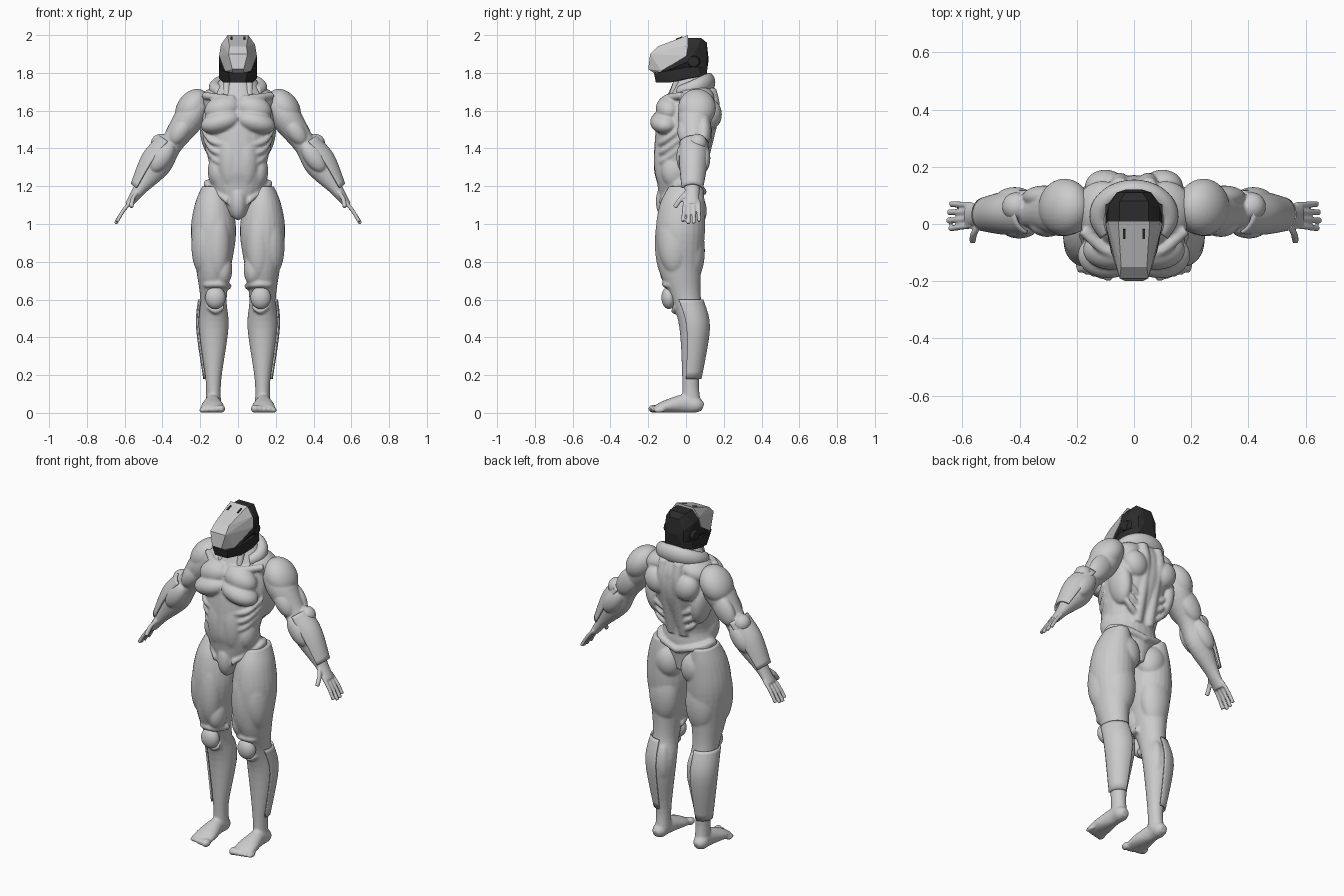
import bpy, bmesh, math
from mathutils import Vector, Matrix

cube = bpy.data.objects.get("Cube")
if cube:
    bpy.data.objects.remove(cube)

X, Y, Z = Vector((1, 0, 0)), Vector((0, 1, 0)), Vector((0, 0, 1))


def material(name, value):
    mat = bpy.data.materials.new(name)
    mat.use_nodes = True
    mat.diffuse_color = (value, value, value, 1)
    shader = mat.node_tree.nodes["Principled BSDF"]
    shader.inputs["Base Color"].default_value = mat.diffuse_color
    return mat


GREY = material("suit grey", .6)
DARK = material("helmet charcoal", .025)


def spline(rows, steps=5):
    """Smooth the rows with a Catmull-Rom curve."""
    rows = [Vector(row) for row in rows]
    last = len(rows) - 1
    smooth = []
    for i in range(last):
        before, start, end, after = rows[max(i - 1, 0)], rows[i], rows[i + 1], rows[min(i + 2, last)]
        leave, arrive = (end - before) / 2, (after - start) / 2
        for k in range(steps):
            t = k / steps
            ease = t * t * (3 - 2 * t)
            smooth.append(start.lerp(end, ease) + leave * t * (1 - t) ** 2 - arrive * t * t * (1 - t))
    return smooth + [rows[last]]


def loft(bm, rows, axis=Y, arc=None, grow=0, sides=24):
    """Rows are x, y, z, radius across, radius along axis; an arc gives an open shell."""
    rows = spline(rows)
    centres = [Vector(row[:3]) for row in rows]
    first, final = arc or (0, 360)
    count = sides + 1 if arc else sides
    rings = []
    for i, (centre, row) in enumerate(zip(centres, rows)):
        along = centres[min(i + 1, len(rows) - 1)] - centres[max(i - 1, 0)]
        across = axis.cross(along).normalized()
        ring = []
        for k in range(count):
            angle = math.radians(first + (final - first) * k / sides)
            ring.append(bm.verts.new(centre + across * (row[3] + grow) * math.cos(angle)
                                     + axis * (row[4] + grow) * math.sin(angle)))
        rings.append(ring)
    for low, high in zip(rings, rings[1:]):
        for k in range(sides):
            j = (k + 1) % count
            bm.faces.new((low[k], low[j], high[j], high[k]))
    if not arc:
        bm.faces.new(rings[0][::-1])
        bm.faces.new(rings[-1])


def column(x, rows):
    """Upright limb rows from z, y, half width, half depth."""
    return [(x, y, z, wide, deep) for z, y, wide, deep in rows]


def tube(bm, radius, *points, axis=Z):
    loft(bm, [(*point, radius, radius) for point in points], axis, sides=12)


def bulge(bm, at, size, tilt=0):
    place = Matrix.Translation(at) @ Matrix.Rotation(math.radians(tilt), 4, "Y")
    bmesh.ops.create_uvsphere(bm, u_segments=28, v_segments=18, radius=1,
                              matrix=place @ Matrix.Diagonal((*size, 1)))


def finish(name, bm, mat, fuse=0, smooth=True, mirror=True, shell=0):
    bmesh.ops.recalc_face_normals(bm, faces=bm.faces[:])
    for face in bm.faces:
        face.smooth = smooth
    mesh = bpy.data.meshes.new(name)
    bm.to_mesh(mesh)
    bm.free()
    mesh.materials.append(mat)
    part = bpy.data.objects.new(name, mesh)
    bpy.context.collection.objects.link(part)
    if shell:
        part.modifiers.new("Thickness", "SOLIDIFY").thickness = shell
    if mirror:
        part.modifiers.new("Mirror", "MIRROR").use_mirror_merge = False
    if fuse:
        remesh = part.modifiers.new("Fuse", "REMESH")
        remesh.mode, remesh.voxel_size, remesh.use_smooth_shade = "VOXEL", fuse, True
        part.modifiers.new("Soften", "SMOOTH").iterations = 3


def hull(name, mat, *points):
    """Faceted convex plate, symmetric in x."""
    bm = bmesh.new()
    corners = [bm.verts.new((side * x, y, z)) for x, y, z in points for side in (1, -1)]
    result = bmesh.ops.convex_hull(bm, input=corners)
    inside = {item for item in result["geom_interior"] + result["geom_unused"]
              if isinstance(item, bmesh.types.BMVert)}
    bmesh.ops.delete(bm, geom=list(inside), context="VERTS")
    finish(name, bm, mat, smooth=False, mirror=False)


# Torso core
bm = bmesh.new()
loft(bm, column(0, [(1.04, -.03, .05, .1), (1.2, -.03, .15, .12), (1.3, -.04, .15, .13),
                    (1.5, 0, .19, .16), (1.62, .02, .18, .15), (1.7, .03, .14, .12), (1.8, .02, .07, .07)]))
# Lower chest, upper chest, trapezius, side of back, shoulder blade
bulge(bm, at=(.09, -.11, 1.54), size=(.11, .08, .06), tilt=15)
bulge(bm, at=(.08, -.09, 1.61), size=(.1, .07, .07), tilt=15)
bulge(bm, at=(.11, .05, 1.67), size=(.1, .1, .06), tilt=20)
bulge(bm, at=(.15, .06, 1.48), size=(.05, .08, .13), tilt=8)
bulge(bm, at=(.1, .13, 1.58), size=(.07, .06, .08), tilt=25)
# Flank, abdomen, groin plate, hip pod
bulge(bm, at=(.11, -.06, 1.28), size=(.05, .07, .09))
bulge(bm, at=(.04, -.11, 1.34), size=(.07, .06, .16))
bulge(bm, at=(0, -.1, 1.12), size=(.05, .06, .1))
bulge(bm, at=(.15, 0, 1.17), size=(.03, .06, .05))
# Collar bone, hip band, spine rail
tube(bm, .02, (.02, -.11, 1.66), (.1, -.09, 1.67), (.18, -.02, 1.68))
tube(bm, .02, (.05, -.13, 1.12), (.16, -.03, 1.21), (.12, .06, 1.2), (0, .09, 1.17))
tube(bm, .03, (.04, .07, 1.26), (.04, .13, 1.5), (.05, .15, 1.62), (.05, .13, 1.72), axis=Y)
# Ribs, sloping down to the front and to the spine
for rib in range(3):
    z, inset = 1.5 - rib * .05, rib * .01
    tube(bm, .018, (.18 - inset, -.03, z), (.14 - inset, -.11, z - .06), (.06, -.14, z - .08))
    tube(bm, .02, (.17 - inset, .07, z), (.11, .11 - inset, z - .06), (.05, .1 - inset, z - .1))
finish("torso", bm, GREY, fuse=.007)

# Raised collar, swept round the back of the neck
bm = bmesh.new()
sweep = []
for step in range(-4, 5):
    turn = math.radians(step * 33)
    back = math.cos(turn)
    sweep.append((.12 * math.sin(turn), .03 + .09 * back, 1.72 + .03 * back, .035, .04 + .01 * back))
loft(bm, sweep, Z)
finish("collar", bm, GREY, mirror=False)

# Neck cords
bm = bmesh.new()
for x in (.02, .06):
    tube(bm, .018, (x, -.09, 1.62), (x, -.07, 1.69), (x, -.04, 1.78), axis=Y)
finish("neck_cords", bm, GREY)

# Legs
leg = column(.13, [(.05, .03, .04, .05), (.18, .025, .042, .045), (.45, .04, .08, .075), (.6, 0, .07, .08),
                   (.75, -.03, .09, .11), (.95, -.03, .12, .13), (1.1, -.02, .1, .12), (1.2, 0, .06, .09)])
bm = bmesh.new()
loft(bm, leg)
# Thigh: outer, front, inner, back; then buttock and calf pair
bulge(bm, at=(.17, -.06, .92), size=(.075, .09, .19), tilt=-5)
bulge(bm, at=(.11, -.1, .9), size=(.07, .065, .2))
bulge(bm, at=(.08, -.08, .76), size=(.05, .06, .09))
bulge(bm, at=(.12, .03, .86), size=(.09, .07, .17))
bulge(bm, at=(.09, .04, 1.07), size=(.08, .07, .1), tilt=15)
for x in (.1, .16):
    bulge(bm, at=(x, .06, .46), size=(.04, .05, .12))
# Cuffs above and below the knee
tube(bm, .018, (.18, -.02, .67), (.16, -.1, .68), (.08, -.1, .68), (.05, -.02, .67))
tube(bm, .018, (.18, 0, .58), (.15, -.05, .56), (.12, -.06, .54), (.08, -.05, .56))
# Foot and toes
loft(bm, [(.135, .09, .03, .02, .02), (.135, .06, .04, .04, .04), (.135, 0, .05, .05, .04),
          (.135, -.1, .035, .035, .06), (.135, -.16, .02, .02, .06)], X)
for toe in range(5):
    r = .022 - toe * .002
    bulge(bm, at=(.09 + toe * .025, -.17 + toe * .007, r), size=(r, .03, r))
finish("legs", bm, GREY, fuse=.007)

# Kneecaps
bm = bmesh.new()
bulge(bm, at=(.12, -.09, .61), size=(.054, .04, .06))
finish("kneecaps", bm, GREY)

# Outer shin guards
bm = bmesh.new()
loft(bm, leg[1:4], arc=(-25, 100), grow=.012)
finish("shin_guards", bm, GREY, shell=.009)

# Arms run straight from shoulder to knuckles
SHOULDER, KNUCKLES = Vector((.2, .05, 1.64)), Vector((.58, .03, 1.1))


def on_arm(t, back=0, out=0):
    return SHOULDER.lerp(KNUCKLES, t) + Vector((out * .8, back, out * .6))


arm = [(*on_arm(t), wide, deep) for t, wide, deep in
       [(0, .06, .08), (.15, .08, .09), (.4, .06, .06), (.6, .075, .06), (.85, .035, .04), (1, .02, .04)]]
bm = bmesh.new()
loft(bm, arm)
# Shoulder cap, biceps, triceps, forearm pair, elbow pad
for t, back, out, size in [(.07, .01, .02, (.08, .1, .11)), (.27, -.04, 0, (.05, .05, .09)),
                           (.28, .05, .01, (.06, .04, .1)), (.53, -.05, 0, (.05, .04, .09)),
                           (.55, .05, .01, (.05, .04, .09)), (.45, .02, .05, (.05, .05, .05))]:
    bulge(bm, on_arm(t, back, out), size, tilt=-35)
# Fingers and thumb
for finger in range(4):
    spread, length = finger * .024 - .036, 1.19 - abs(finger - 1.4) * .02
    tube(bm, .0105, on_arm(.96, spread), on_arm(1.06, spread * 1.1, .005),
         on_arm(length, spread * 1.2), axis=Y)
tube(bm, .0125, on_arm(.86, -.02), on_arm(.94, -.06), on_arm(1, -.09, -.02), axis=X)
finish("arms", bm, GREY, fuse=.0055)

# Outer forearm guards
bm = bmesh.new()
loft(bm, arm[2:5], arc=(105, 250), grow=.02)
finish("forearm_guards", bm, GREY, shell=.01)

# Helmet: dark shell and jaw
hull("helmet_shell", DARK, (.05, 0, 1.985), (.05, .08, 1.985), (.03, .11, 1.96), (.09, 0, 1.94),
     (.09, .06, 1.93), (.06, .11, 1.9), (.03, .12, 1.87), (.1, .01, 1.86), (.06, .11, 1.8),
     (.08, -.08, 1.82), (.05, -.14, 1.8))
hull("helmet_jaw", DARK, (.09, .07, 1.78), (.09, .07, 1.83), (.06, .11, 1.79), (.06, .11, 1.83),
     (.1, 0, 1.77), (.1, 0, 1.83), (.08, -.08, 1.75), (.08, -.1, 1.81), (.04, -.16, 1.75), (.05, -.17, 1.8))

# Ear discs
bm = bmesh.new()
bmesh.ops.create_cone(bm, cap_ends=True, segments=12, radius1=.036, radius2=.028, depth=.02,
                      matrix=Matrix.Translation((.09, .04, 1.86)) @ Matrix.Rotation(math.pi / 2, 4, "Y"))
finish("ear_discs", bm, DARK, smooth=False)

# Faceted light visor with two dark slits
hull("visor", GREY, (.055, .01, 2), (.09, .01, 1.95), (.1, 0, 1.89), (.045, -.15, 1.94),
     (.07, -.13, 1.81), (.05, -.19, 1.9), (.03, -.2, 1.82), (.03, -.17, 1.8))
bm = bmesh.new()
bmesh.ops.create_cube(bm, size=1, matrix=Matrix.Translation((.034, -.035, 1.984))
                      @ Matrix.Rotation(.36, 4, "X") @ Matrix.Diagonal((.009, .036, .007, 1)))
finish("visor_slits", bm, DARK, smooth=False)
